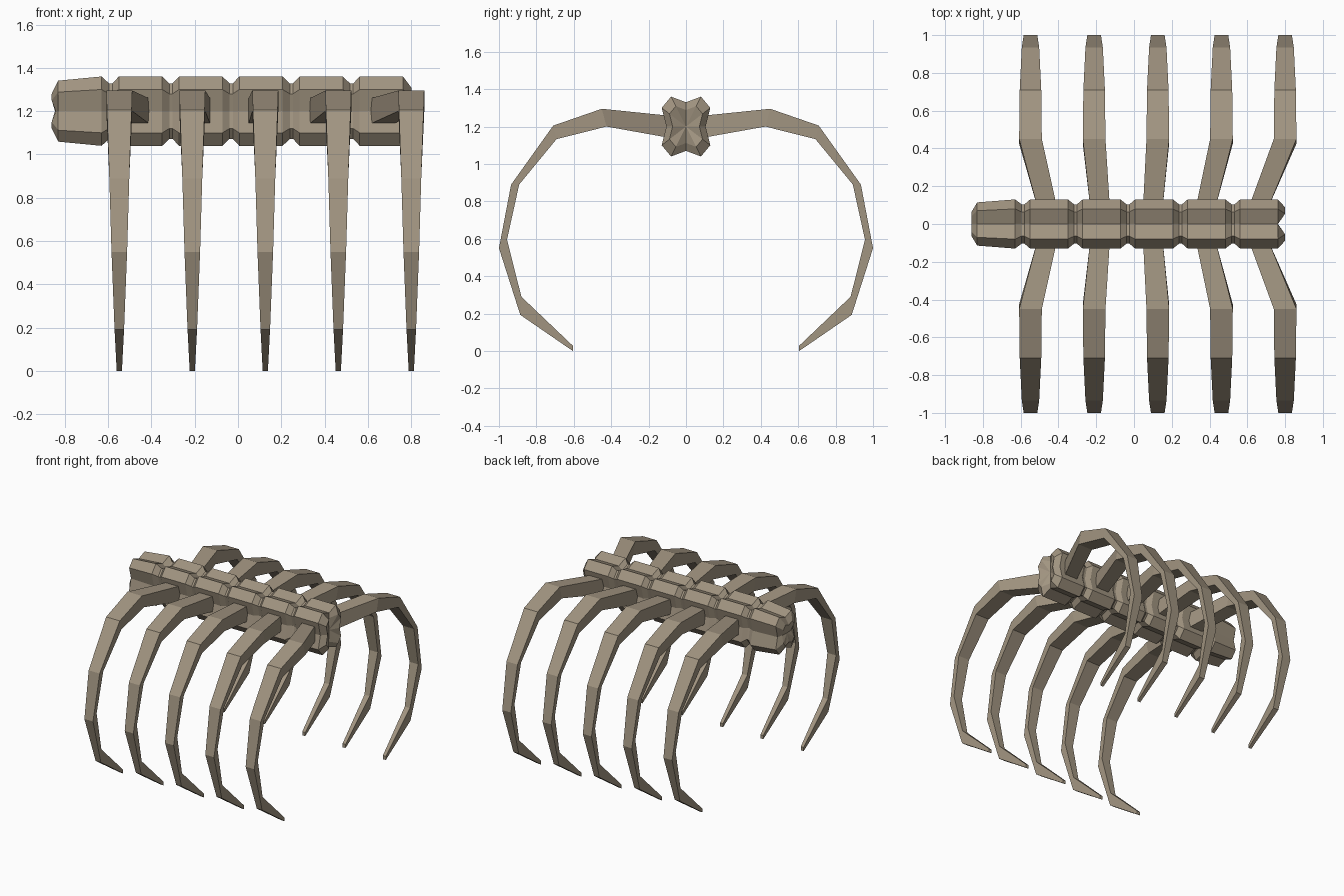
import bpy, bmesh

if "Cube" in bpy.data.objects:
    bpy.data.objects.remove(bpy.data.objects["Cube"])

bone = bpy.data.materials.new("bone")
bone.diffuse_color = (0.36, 0.30, 0.22, 1)
bone.use_nodes = True
bone.node_tree.nodes["Principled BSDF"].inputs["Base Color"].default_value = bone.diffuse_color


def finish(bm, name):
    bmesh.ops.recalc_face_normals(bm, faces=bm.faces)
    mesh = bpy.data.meshes.new(name)
    bm.to_mesh(mesh)
    bm.free()
    mesh.materials.append(bone)
    obj = bpy.data.objects.new(name, mesh)
    bpy.context.collection.objects.link(obj)
    return obj


def bridge(bm, a, b):
    n = len(a)
    for i in range(n):
        bm.faces.new((a[i], a[(i + 1) % n], b[(i + 1) % n], b[i]))


# Spine: notched twelve-sided section swept along x
SECTION = [(0, .13), (.08, .16), (.13, .10), (.105, 0), (.13, -.10), (.08, -.16),
           (0, -.13), (-.08, -.16), (-.13, -.10), (-.105, 0), (-.13, .10), (-.08, .16)]
SPINE_Z = 1.2
stations = [(-.86, .5), (-.83, .88), (-.63, 1)]
for k in range(5):
    start = -.55 + .278 * k
    stations += [(start - .045, .8), (start - .03, .8), (start, 1), (start + .2, 1)]
stations.append((.80, .68))

bm = bmesh.new()
rings = []
for x, s in stations:
    rings.append([bm.verts.new((x, y * s, SPINE_Z + z * s)) for y, z in SECTION])
for a, b in zip(rings, rings[1:]):
    bridge(bm, a, b)
# Dished ends: side notches at one end, top and bottom notches at the other
for i in (3, 9):
    rings[0][i].co.x = -.84
for i in (0, 6):
    rings[-1][i].co.x = .76
for ring, x in ((rings[0], -.845), (rings[-1], .76)):
    centre = bm.verts.new((x, 0, SPINE_Z))
    for i in range(12):
        bm.faces.new((ring[i], ring[(i + 1) % 12], centre))
finish(bm, "spine")

# Ribs: (outer y, outer z, inner y, inner z, half width)
RIB = [(.09, 1.258, .09, 1.14, .052), (.45, 1.295, .425, 1.2, .06),
       (.71, 1.205, .692, 1.133, .057), (.935, .89, .892, .89, .046),
       (1.0, .55, .957, .595, .036), (.886, .193, .88, .29, .022),
       (.605, 0, .605, .028, .012)]

for k in range(5):
    base_x = -.46 + .28 * k
    rib_x = -.548 + .337 * k
    for side, label in ((-1, "front"), (1, "back")):
        bm = bmesh.new()
        rings = []
        for i, (yo, zo, yi, zi, w) in enumerate(RIB):
            x = base_x if i == 0 else rib_x
            corners = ((x - w, yo, zo), (x + w, yo, zo), (x + w, yi, zi), (x - w, yi, zi))
            rings.append([bm.verts.new((cx, cy * side, cz)) for cx, cy, cz in corners])
        for a, b in zip(rings, rings[1:]):
            bridge(bm, a, b)
        bm.faces.new(rings[0])
        bm.faces.new(rings[-1])
        finish(bm, f"{label}_rib_{k + 1}")
